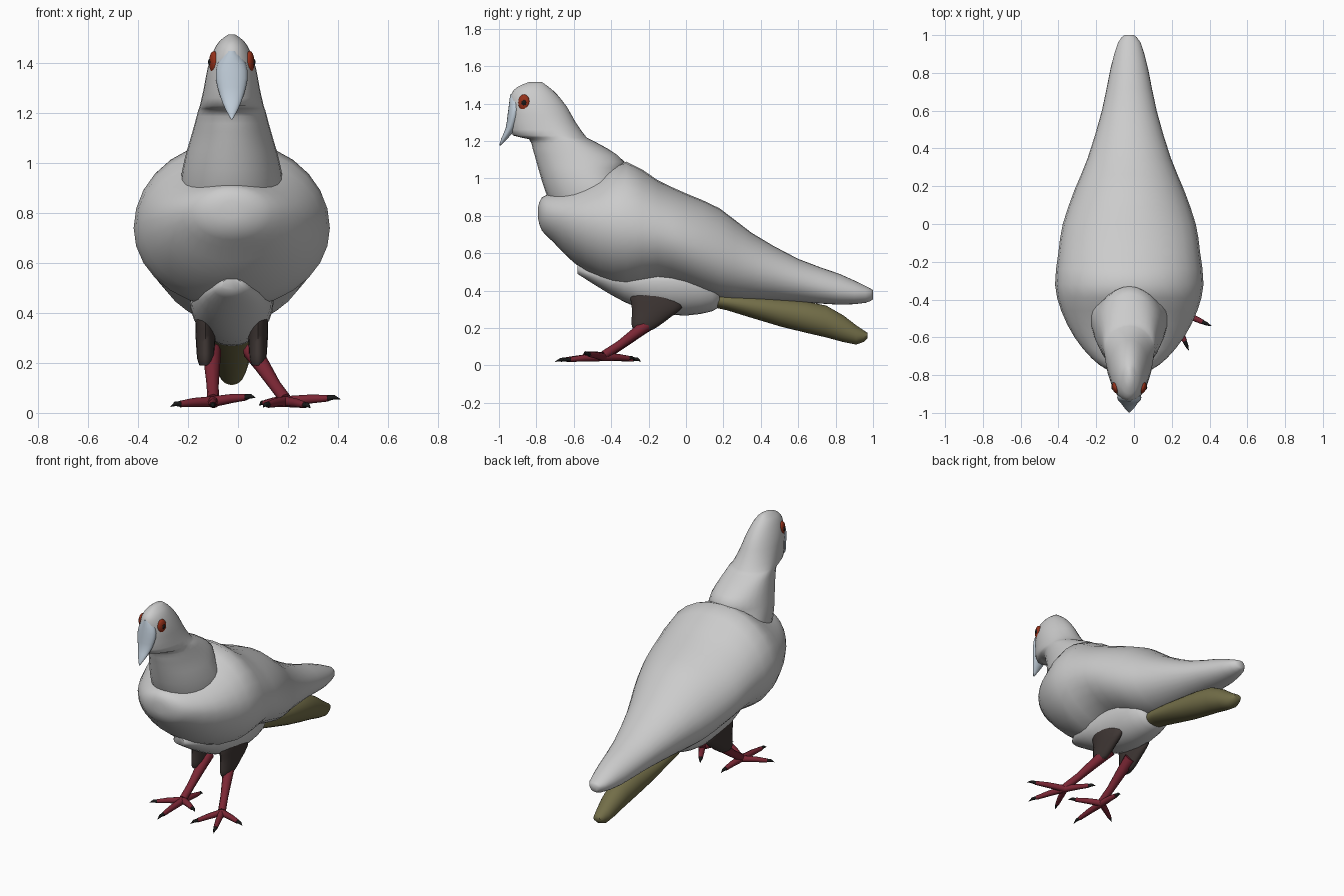
import bpy, bmesh, math
from mathutils import Vector

CX = -0.025  # body centre line


def material(name, rgb):
    m = bpy.data.materials.new(name)
    m.diffuse_color = (*rgb, 1)
    return m


OLIVE = material("olive", (0.17, 0.155, 0.065))
BROWN = material("dark_brown", (0.05, 0.038, 0.035))
RED = material("leg_red", (0.2, 0.02, 0.035))
BLUE = material("beak_blue_grey", (0.52, 0.6, 0.68))
ORANGE = material("eye_orange", (0.3, 0.03, 0.01))
BLACK = material("black", (0.01, 0.01, 0.01))


def finish(ob, mat, angle=60):
    if mat:
        ob.data.materials.append(mat)
    bpy.ops.object.select_all(action='DESELECT')
    ob.select_set(True)
    bpy.context.view_layer.objects.active = ob
    bpy.ops.object.shade_smooth_by_angle(angle=math.radians(angle))


def smooth_rows(rows, steps):
    """Catmull-Rom interpolation between section rows."""
    out = []
    for i in range(len(rows) - 1):
        p0, p1 = rows[max(i - 1, 0)], rows[i]
        p2, p3 = rows[i + 1], rows[min(i + 2, len(rows) - 1)]
        for s in range(steps):
            t = s / steps
            out.append([b + 0.5 * t * (c - a + t * (2*a - 5*b + 4*c - d + t * (3*(b - c) + d - a)))
                        for a, b, c, d in zip(p0, p1, p2, p3)])
    return out + [rows[-1]]


def loft(name, rows, axis, mat=None, cx=CX, n=28, steps=2):
    """rows: (position on axis, centre, plus extent, minus extent, half width)."""
    bm = bmesh.new()
    rings = []
    for pos, c, up, down, hw in smooth_rows(rows, steps):
        ring = []
        for k in range(n):
            a = 2 * math.pi * k / n
            s = math.sin(a)
            v = c + (up if s > 0 else down) * s
            x = cx + hw * math.cos(a)
            ring.append(bm.verts.new((x, pos, v) if axis == 'y' else (x, v, pos)))
        rings.append(ring)
    for r, q in zip(rings, rings[1:]):
        for k in range(n):
            bm.faces.new((r[k], r[(k + 1) % n], q[(k + 1) % n], q[k]))
    bm.faces.new(rings[0])
    bm.faces.new(rings[-1])
    bmesh.ops.recalc_face_normals(bm, faces=bm.faces)
    me = bpy.data.meshes.new(name)
    bm.to_mesh(me)
    bm.free()
    ob = bpy.data.objects.new(name, me)
    bpy.context.collection.objects.link(ob)
    finish(ob, mat)
    return ob


def tube(name, points, radii, mat):
    cu = bpy.data.curves.new(name, 'CURVE')
    cu.dimensions = '3D'
    cu.bevel_depth = 1
    cu.bevel_resolution = 2
    cu.use_fill_caps = True
    sp = cu.splines.new('POLY')
    sp.points.add(len(points) - 1)
    for p, co, r in zip(sp.points, points, radii):
        p.co = (*co, 1)
        p.radius = r
    ob = bpy.data.objects.new(name, cu)
    bpy.context.collection.objects.link(ob)
    bpy.ops.object.select_all(action='DESELECT')
    ob.select_set(True)
    bpy.context.view_layer.objects.active = ob
    bpy.ops.object.convert(target='MESH')
    finish(bpy.context.object, mat)


# Body with folded wings
loft("body", [
    (-0.79, 0.82, 0.03, 0.04, 0.04), (-0.77, 0.81, 0.09, 0.09, 0.12),
    (-0.71, 0.80, 0.12, 0.14, 0.20), (-0.60, 0.78, 0.17, 0.23, 0.29),
    (-0.46, 0.76, 0.26, 0.30, 0.36), (-0.32, 0.74, 0.35, 0.32, 0.393),
    (-0.15, 0.71, 0.28, 0.26, 0.375), (0.00, 0.66, 0.26, 0.24, 0.352),
    (0.18, 0.59, 0.25, 0.23, 0.29), (0.35, 0.53, 0.18, 0.18, 0.22),
    (0.60, 0.455, 0.115, 0.115, 0.145), (0.82, 0.40, 0.09, 0.075, 0.10),
    (0.96, 0.385, 0.04, 0.05, 0.06), (1.00, 0.385, 0.018, 0.03, 0.025)], 'y')

# Neck and head
loft("neck_and_head", [
    (0.86, -0.48, 0.16, 0.24, 0.20), (0.93, -0.48, 0.18, 0.272, 0.205),
    (1.02, -0.52, 0.18, 0.26, 0.188), (1.09, -0.55, 0.22, 0.25, 0.168),
    (1.16, -0.60, 0.18, 0.22, 0.148), (1.21, -0.64, 0.125, 0.20, 0.135),
    (1.23, -0.68, 0.14, 0.245, 0.128), (1.30, -0.74, 0.15, 0.20, 0.112),
    (1.38, -0.79, 0.155, 0.15, 0.097), (1.45, -0.81, 0.12, 0.125, 0.073),
    (1.49, -0.81, 0.075, 0.09, 0.048), (1.515, -0.80, 0.03, 0.04, 0.015)], 'z')

# Belly, tail and beak
loft("belly", [
    (-0.58, 0.51, 0.03, 0.02, 0.04), (-0.47, 0.48, 0.1, 0.06, 0.11),
    (-0.33, 0.46, 0.1, 0.12, 0.15), (-0.18, 0.45, 0.1, 0.165, 0.165),
    (0.00, 0.45, 0.08, 0.183, 0.165), (0.14, 0.42, 0.05, 0.13, 0.13),
    (0.18, 0.40, 0.03, 0.08, 0.09)], 'y')
loft("tail", [
    (0.14, 0.35, 0.04, 0.04, 0.06), (0.22, 0.34, 0.05, 0.045, 0.08),
    (0.50, 0.29, 0.07, 0.08, 0.085), (0.75, 0.235, 0.085, 0.085, 0.075),
    (0.91, 0.16, 0.055, 0.048, 0.05), (0.97, 0.16, 0.015, 0.015, 0.025)], 'y', OLIVE)
loft("beak", [
    (1.175, -0.995, 0.004, 0.004, 0.003), (1.215, -0.972, 0.02, 0.015, 0.025),
    (1.27, -0.94, 0.03, 0.024, 0.047), (1.34, -0.92, 0.03, 0.034, 0.064),
    (1.40, -0.91, 0.03, 0.036, 0.056), (1.45, -0.905, 0.01, 0.035, 0.02)], 'z', BLUE, n=20)

# Eyes
for side, word in ((-1, "left"), (1, "right")):
    for part, off, scale, mat in (("eye", 0.072, (0.018, 0.032, 0.044), ORANGE),
                                  ("pupil", 0.083, (0.012, 0.015, 0.016), BLACK)):
        bpy.ops.mesh.primitive_uv_sphere_add(
            segments=20, ring_count=12, location=(CX + side * off, -0.866, 1.405),
            rotation=(0, 0, -side * 0.25))
        ob = bpy.context.object
        ob.name = f"{word}_{part}"
        ob.scale = scale
        finish(ob, mat)

# Feathered thighs, legs, toes and claws
LEGS = {
    "left": (-0.13, (-0.105, -0.16, 0.25), (-0.10, -0.43, 0.055),
             [(-0.27, -0.54, 0.025), (-0.10, -0.70, 0.02), (0.07, -0.55, 0.06), (-0.09, -0.24, 0.022)]),
    "right": (0.08, (0.055, -0.16, 0.25), (0.19, -0.44, 0.055),
              [(0.41, -0.54, 0.055), (0.29, -0.67, 0.02), (0.10, -0.64, 0.022), (0.085, -0.27, 0.03)]),
}
for word, (tx, hip, ankle, tips) in LEGS.items():
    loft(f"{word}_thigh", [
        (0.19, -0.23, 0.05, 0.05, 0.024), (0.215, -0.22, 0.08, 0.07, 0.033),
        (0.26, -0.19, 0.11, 0.10, 0.037), (0.31, -0.16, 0.14, 0.13, 0.04),
        (0.37, -0.16, 0.13, 0.137, 0.04), (0.46, -0.16, 0.11, 0.12, 0.03)], 'z', BROWN, cx=tx, n=16)
    h, a = Vector(hip), Vector(ankle)
    tube(f"{word}_leg", [h, h.lerp(a, 0.3), h.lerp(a, 0.7) + Vector((0, 0, -0.005)), a],
         [0.038, 0.032, 0.024, 0.024], RED)
    for i, t in enumerate(tips):
        t = Vector(t)
        base = a + Vector((0, 0, -0.01))
        knuckle = base.lerp(t, 0.45) + Vector((0, 0, 0.006))
        end = base.lerp(t, 0.78) + Vector((0, 0, 0.006))
        tube(f"{word}_toe_{i + 1}", [base, knuckle, end], [0.022, 0.018, 0.013], RED)
        tube(f"{word}_claw_{i + 1}", [base.lerp(end, 0.97), end.lerp(t, 0.5) + Vector((0, 0, 0.006)), t],
             [0.012, 0.009, 0.001], BLACK)
